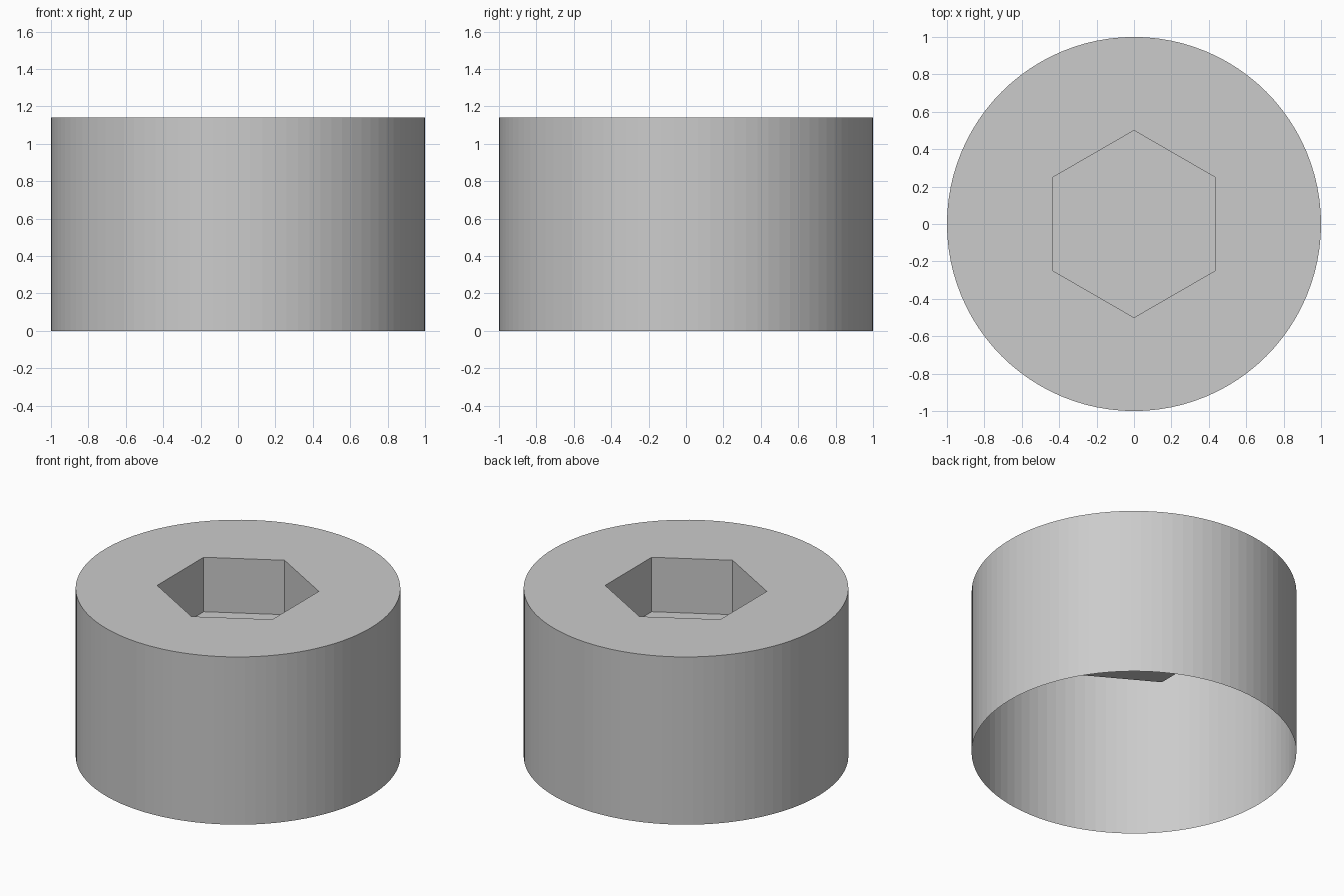
import bpy, bmesh, math

if "Cube" in bpy.data.objects:
    bpy.data.objects.remove(bpy.data.objects["Cube"])

HEIGHT, FLOOR_Z = 1.14, 0.77
SIDES = 96

mat = bpy.data.materials.new("light grey")
mat.diffuse_color = (0.6, 0.6, 0.6, 1)
mat.use_nodes = True
mat.node_tree.nodes["Principled BSDF"].inputs["Base Color"].default_value = mat.diffuse_color

bm = bmesh.new()

def ring(radius, z, count, offset=0.0):
    return [bm.verts.new((radius * math.cos(offset + math.tau * i / count),
                          radius * math.sin(offset + math.tau * i / count), z))
            for i in range(count)]

def wall(lower, upper):
    n = len(lower)
    for i in range(n):
        j = (i + 1) % n
        bm.faces.new((lower[i], lower[j], upper[j], upper[i]))

# outer wall, open at the bottom
base = ring(1, 0, SIDES)
rim = ring(1, HEIGHT, SIDES)
wall(base, rim)

# hexagonal socket: walls facing inward and a floor
hex_top = ring(0.5, HEIGHT, 6, math.pi / 6)
hex_low = ring(0.5, FLOOR_Z, 6, math.pi / 6)
wall(hex_top, hex_low)
bm.faces.new(hex_low)

# flat top between the rim and the socket, one fan per hexagon side
step = SIDES // 6
first = SIDES // 12
for k in range(6):
    arc = [rim[(first + k * step + s) % SIDES] for s in range(step + 1)]
    bm.faces.new(arc + [hex_top[(k + 1) % 6], hex_top[k]])

mesh = bpy.data.meshes.new("socket_cap")
bm.to_mesh(mesh)
bm.free()
mesh.materials.append(mat)
cap = bpy.data.objects.new("socket_cap", mesh)
bpy.context.collection.objects.link(cap)
